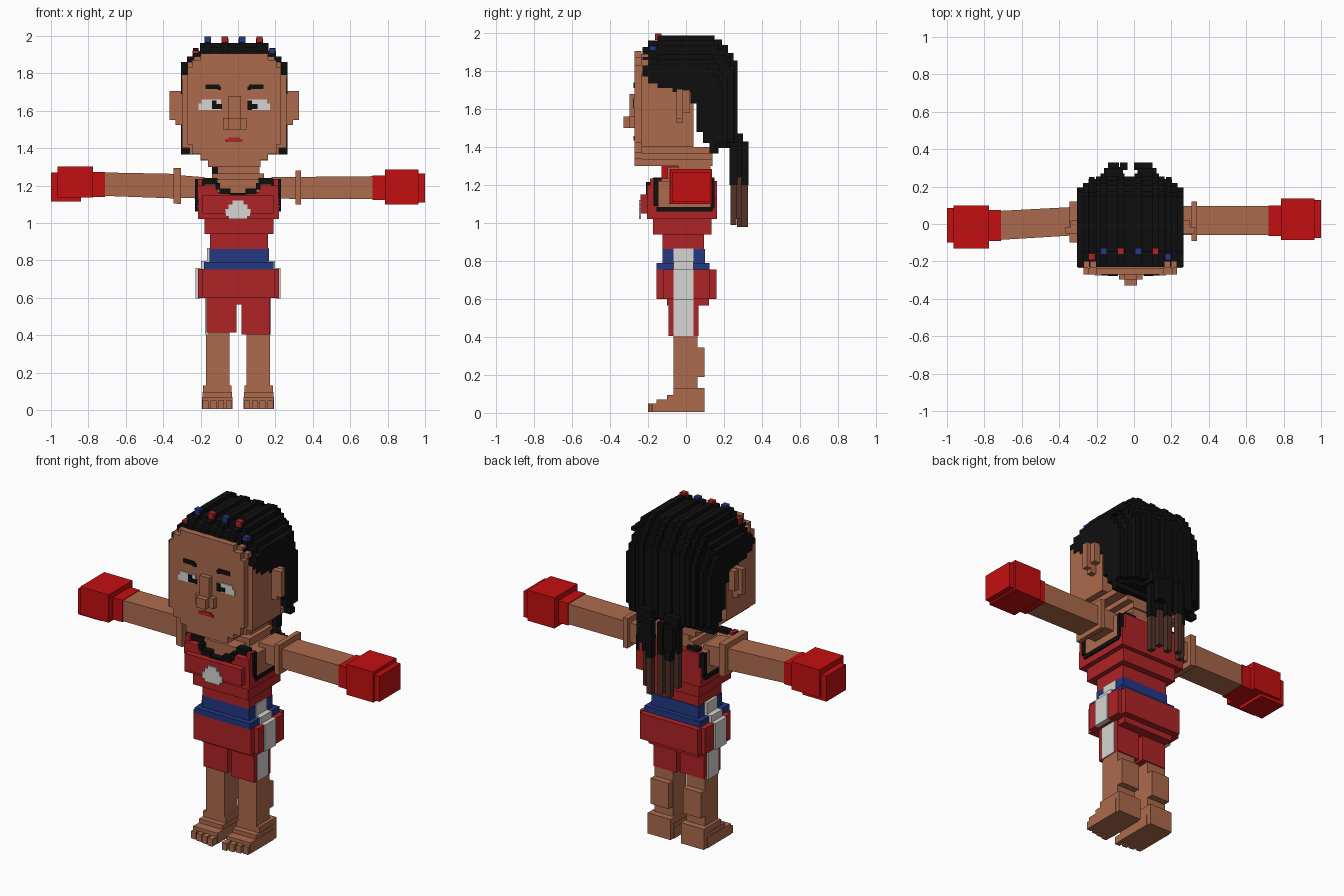
import bpy, bmesh


def material(name, rgb):
    m = bpy.data.materials.new(name)
    lin = [(c / 255 / 12.92) if c < 11 else ((c / 255 + 0.055) / 1.055) ** 2.4 for c in rgb]
    m.diffuse_color = (*lin, 1)
    return m


SKIN = material("warm skin", (172, 106, 77))
BLACK = material("black", (15, 15, 15))
BROWN = material("braid brown", (82, 50, 39))
RED = material("cloth red", (175, 35, 38))
GLOVE = material("glove red", (196, 15, 17))
BLUE = material("blue", (35, 56, 132))
WHITE = material("white", (214, 213, 210))


def finish(name, bm, mat):
    bmesh.ops.recalc_face_normals(bm, faces=bm.faces)
    me = bpy.data.meshes.new(name)
    bm.to_mesh(me)
    bm.free()
    me.materials.append(mat)
    ob = bpy.data.objects.new(name, me)
    bpy.context.collection.objects.link(ob)
    return ob


def hexa(bm, a, b):
    """Block between two x-sections, each (x, y0, y1, z0, z1)."""
    va, vb = [[bm.verts.new((s[0], y, z)) for y, z in
               ((s[1], s[3]), (s[2], s[3]), (s[2], s[4]), (s[1], s[4]))] for s in (a, b)]
    bm.faces.new(va)
    bm.faces.new(vb[::-1])
    for i in range(4):
        j = (i + 1) % 4
        bm.faces.new((va[j], va[i], vb[i], vb[j]))


def boxes(name, mat, *items):
    """Boxes given as (x0, x1, y0, y1, z0, z1)."""
    bm = bmesh.new()
    for x0, x1, *r in items:
        hexa(bm, (x0, *r), (x1, *r))
    return finish(name, bm, mat)


def mirrored(items, c=0.0):
    return list(items) + [(2 * c - b[1], 2 * c - b[0], *b[2:]) for b in items]


C = -0.02  # head centre in x

# head, stepped in at the chin and at the crown
head_steps = [(0.14, 1.30, 1.335), (0.18, 1.335, 1.365), (0.24, 1.365, 1.40), (0.28, 1.40, 1.79),
              (0.25, 1.79, 1.86), (0.215, 1.86, 1.89)]
boxes("head", SKIN, *[(C - w, C + w, -0.235, 0.14 if z < 1.4 else 0.04, z, t) for w, z, t in head_steps])
boxes("face", SKIN, *[(C - w, C + w, -0.27, -0.235, z, t) for w, z, t in
                      [(0.14, 1.30, 1.34), (0.18, 1.34, 1.37), (0.225, 1.37, 1.42), (0.25, 1.42, 1.83),
                       (0.225, 1.83, 1.87), (0.18, 1.87, 1.905)]])
boxes("ears", SKIN, *mirrored([(0.26, 0.325, -0.05, -0.015, 1.55, 1.705), (0.26, 0.295, -0.05, -0.015, 1.525, 1.56),
                               (0.26, 0.30, -0.015, 0.02, 1.58, 1.70)], C))
boxes("nose", SKIN, (-0.05, 0.015, -0.297, -0.26, 1.56, 1.68), (-0.08, 0.045, -0.297, -0.26, 1.50, 1.56),
      (-0.05, 0.015, -0.33, -0.26, 1.50, 1.56))

# painted face plates
F0, F1 = -0.276, -0.268
boxes("eye_whites", WHITE, *mirrored([(0.05, 0.155, F0, F1, 1.63, 1.66), (0.05, 0.17, F0, F1, 1.605, 1.64)], C))
boxes("pupils", BLACK, (-0.14, -0.115, -0.279, F1, 1.63, 1.655), (-0.14, -0.085, -0.279, F1, 1.61, 1.635),
      (0.05, 0.075, -0.279, F1, 1.605, 1.655), (0.05, 0.105, -0.279, F1, 1.61, 1.635))
boxes("eyebrows", BLACK, *mirrored([(0.06, 0.135, F0, F1, 1.715, 1.74), (0.05, 0.07, F0, F1, 1.71, 1.73)], C))
boxes("lips", RED, (-0.07, 0.025, F0, F1, 1.433, 1.45), (-0.05, 0.01, F0, F1, 1.45, 1.458))

# hair: stepped side profile extruded across x, with raised braid rows
PROFILE = [(-0.23, 1.77), (-0.23, 1.93), (-0.20, 1.93), (-0.20, 1.965), (-0.15, 1.965), (-0.15, 1.99), (0.15, 1.99),
           (0.15, 1.97), (0.19, 1.97), (0.19, 1.94), (0.22, 1.94), (0.22, 1.90), (0.25, 1.90), (0.25, 1.86),
           (0.27, 1.86), (0.27, 1.42), (0.23, 1.42), (0.23, 1.395), (0.17, 1.395), (0.17, 1.365), (0.125, 1.365),
           (0.125, 1.42), (0.09, 1.42), (0.09, 1.48), (0.055, 1.48), (0.055, 1.63), (0.025, 1.63), (0.025, 1.69),
           (-0.07, 1.69), (-0.07, 1.71), (-0.15, 1.71), (-0.15, 1.735), (-0.20, 1.735), (-0.20, 1.77)]


def hair_strip(bm, x0, x1, drop, back):
    pts = [(y - back if y > 0.18 else y, z - drop if z > 1.8 else z) for y, z in PROFILE]
    f = bm.faces.new([bm.verts.new((x0, y, z)) for y, z in pts])
    r = bmesh.ops.extrude_face_region(bm, geom=[f])["geom"]
    bmesh.ops.translate(bm, vec=(x1 - x0, 0, 0), verts=[v for v in r if isinstance(v, bmesh.types.BMVert)])


bm = bmesh.new()
for w, drop, back in [(0.183, 0.028, 0.015), (0.222, 0.07, 0.03), (0.252, 0.10, 0.05), (0.284, 0.13, 0.075)]:
    hair_strip(bm, C - w, C + w, drop, back)
ROWS = [-0.162, -0.07, 0.022, 0.115]
for x in ROWS:
    hair_strip(bm, x - 0.018, x + 0.018, 0.004, 0)
for x in (C - 0.205, C + 0.205):
    hair_strip(bm, x - 0.015, x + 0.015, 0.055, 0.018)
finish("hair", bm, BLACK)


# beads at the front end of each braid row
def bead(x, y, z, s=0.017):
    return (x - s, x + s, y - s, y + s, z - s, z + s)


boxes("red_beads", RED, bead(-0.07, -0.145, 1.981), bead(0.115, -0.145, 1.981), bead(-0.225, -0.175, 1.905))
boxes("blue_beads", BLUE, bead(-0.162, -0.145, 1.981), bead(0.022, -0.145, 1.981), bead(0.182, -0.175, 1.915))

# hanging braids at the back: (x, y, tip height)
braids = [(-0.12, 0.25, 1.03), (-0.09, 0.285, 0.98), (-0.055, 0.31, 1.0), (0.02, 0.31, 0.98), (0.05, 0.275, 1.02),
          (0.085, 0.25, 0.99)]
boxes("braid_roots", BLACK, *[(x - 0.019, x + 0.019, y - 0.02, y + 0.02, 1.24 - 0.04 * (i % 2), 1.43)
                              for i, (x, y, _) in enumerate(braids)],
      *mirrored([(0.02, 0.12, 0.23, 0.30, 1.40, 1.47), (0.04, 0.10, 0.29, 0.33, 1.28, 1.42)], C))
boxes("braid_tips", BROWN, *[(x - 0.016, x + 0.016, y - 0.017, y + 0.017, z, 1.25) for x, y, z in braids])

# neck and upper body
boxes("neck", SKIN, (-0.11, 0.115, -0.04, 0.13, 1.22, 1.31), (-0.14, 0.14, -0.09, 0.13, 1.22, 1.265))
boxes("shoulders", SKIN, (-0.222, 0.226, -0.145, 0.135, 1.08, 1.22), (-0.11, 0.115, -0.17, 0.12, 1.13, 1.235))

# sleeveless top
boxes("top", RED, (-0.215, 0.22, -0.205, 0.163, 1.02, 1.13), (-0.19, 0.19, -0.24, -0.2, 1.05, 1.15),
      (-0.18, 0.19, -0.175, 0.135, 0.94, 1.02), (-0.15, 0.16, -0.125, 0.095, 0.86, 0.94),
      (-0.20, 0.20, 0.12, 0.163, 1.13, 1.22), (-0.05, 0.05, -0.205, -0.15, 1.13, 1.15),
      *mirrored([(0.115, 0.217, -0.205, -0.145, 1.13, 1.20), (0.05, 0.12, -0.205, -0.15, 1.13, 1.165),
                 (0.19, 0.217, -0.19, -0.14, 1.2, 1.235)]))
boxes("neckline_trim", BLACK, (-0.045, 0.045, -0.21, -0.165, 1.14, 1.16),
      *mirrored([(0.04, 0.10, -0.21, -0.165, 1.155, 1.185), (0.095, 0.12, -0.21, -0.15, 1.18, 1.215),
                 (0.11, 0.185, -0.175, -0.13, 1.205, 1.24), (0.11, 0.185, 0.11, 0.15, 1.205, 1.24)]))
boxes("armhole_trim", BLACK, *mirrored([(0.18, 0.23, -0.172, -0.145, 1.09, 1.235), (0.18, 0.23, -0.155, 0.14, 1.06, 1.085),
                                        (0.18, 0.23, 0.13, 0.15, 1.075, 1.22)]))
boxes("chest_patch", WHITE, (-0.03, 0.03, -0.248, -0.238, 1.02, 1.12), (-0.068, 0.066, -0.248, -0.238, 1.035, 1.075),
      (-0.05, 0.05, -0.248, -0.238, 1.02, 1.1))

# shorts
boxes("belt", BLUE, (-0.153, 0.162, -0.125, 0.1, 0.77, 0.862), (-0.182, 0.19, -0.155, 0.125, 0.752, 0.79))
boxes("shorts", RED, (-0.215, 0.22, -0.12, 0.125, 0.60, 0.755), (-0.19, 0.195, -0.155, 0.16, 0.60, 0.755),
      (-0.168, 0.168, -0.10, 0.12, 0.565, 0.60), (-0.168, -0.007, -0.092, 0.066, 0.415, 0.60),
      (0.018, 0.172, -0.092, 0.066, 0.405, 0.60))
boxes("side_stripes", WHITE, *mirrored([(0.10, 0.167, -0.065, 0.04, 0.77, 0.866), (0.15, 0.198, -0.065, 0.04, 0.75, 0.797),
                                        (0.20, 0.226, -0.065, 0.04, 0.597, 0.758),
                                        (0.16, 0.177, -0.065, 0.04, 0.405, 0.60)]))

# legs, feet and toes
boxes("legs", SKIN, *mirrored([(0.045, 0.17, -0.065, 0.06, 0.08, 0.43), (0.047, 0.168, 0.05, 0.098, 0.19, 0.345)]))
boxes("feet", SKIN, *mirrored([(0.03, 0.192, -0.155, 0.07, 0.005, 0.07), (0.033, 0.19, -0.10, 0.07, 0.06, 0.095),
                               (0.035, 0.188, -0.065, 0.098, 0.005, 0.13)]))
boxes("toes", SKIN, *mirrored([(0.032 + 0.042 * i, 0.064 + 0.042 * i, -0.2 + 0.008 * i, -0.15, 0.005, 0.05)
                               for i in range(4)]))

# arms, wrist-to-shoulder tapers with a raised band
bm = bmesh.new()
hexa(bm, (-0.72, -0.085, 0.07, 1.145, 1.27), (-0.305, -0.06, 0.092, 1.13, 1.262))
hexa(bm, (-0.345, -0.098, 0.12, 1.105, 1.295), (-0.305, -0.098, 0.12, 1.10, 1.295))
hexa(bm, (-0.31, -0.06, 0.092, 1.135, 1.255), (-0.18, -0.06, 0.092, 1.13, 1.245))
hexa(bm, (0.18, -0.06, 0.095, 1.13, 1.245), (0.73, -0.06, 0.095, 1.127, 1.25))
hexa(bm, (0.308, -0.09, 0.12, 1.10, 1.28), (0.337, -0.09, 0.12, 1.10, 1.28))
finish("arms", bm, SKIN)

# gloves: cuff, padded body, finger end
boxes("gloves", GLOVE, (-0.79, -0.71, -0.09, 0.075, 1.14, 1.273), (-0.965, -0.775, -0.13, 0.10, 1.135, 1.303),
      (-1.0, -0.84, -0.10, 0.085, 1.115, 1.27), (0.72, 0.8, -0.065, 0.1, 1.122, 1.254),
      (0.785, 0.965, -0.085, 0.137, 1.10, 1.285), (0.95, 1.0, -0.075, 0.128, 1.11, 1.265))
